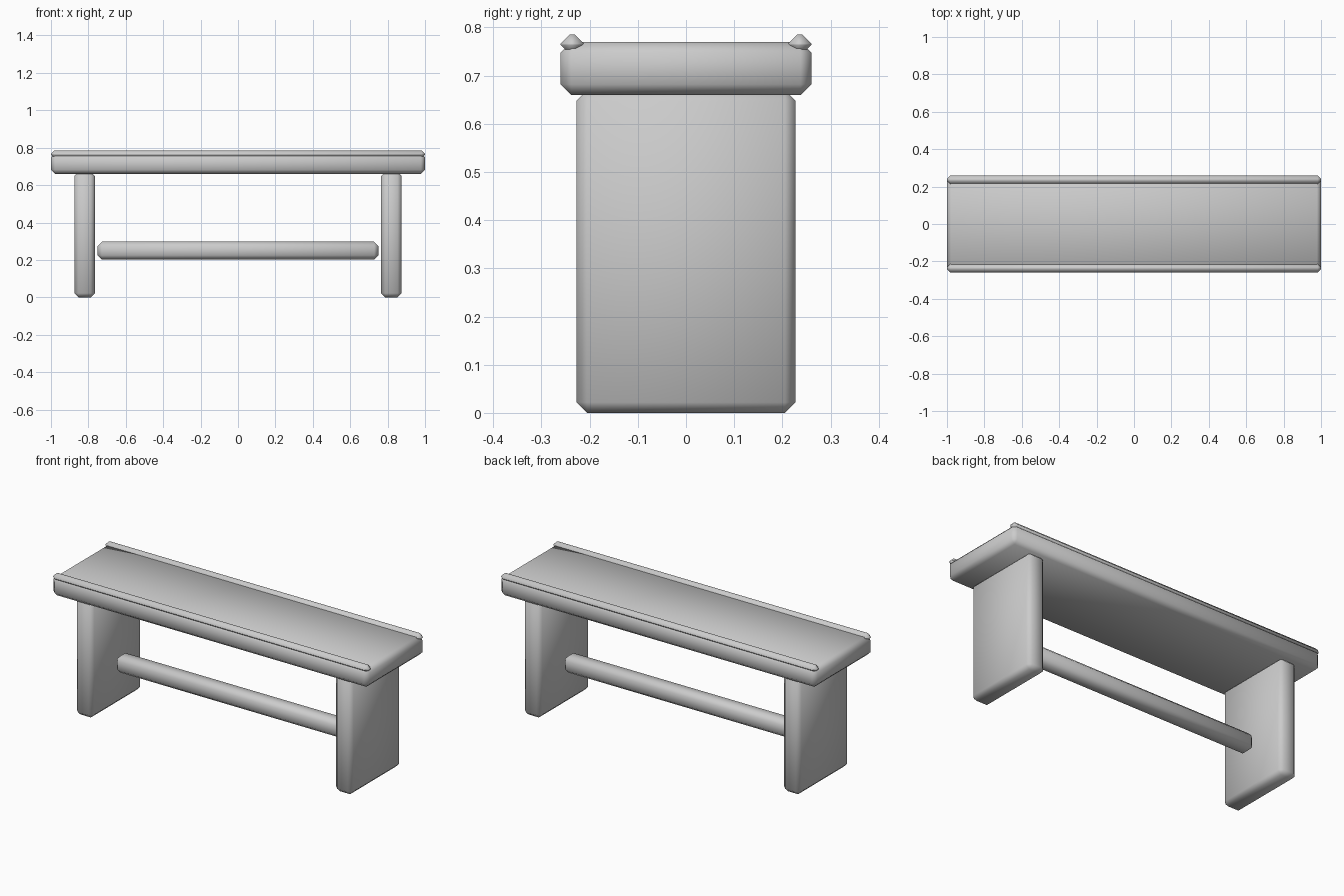
import bpy

cube = bpy.data.objects.get("Cube")
if cube:
    bpy.data.objects.remove(cube, do_unlink=True)

grey = bpy.data.materials.new("plain_grey")
grey.use_nodes = True
colour = (0.6, 0.6, 0.6, 1)
grey.diffuse_color = colour
grey.node_tree.nodes["Principled BSDF"].inputs["Base Color"].default_value = colour


def board(name, size, centre, bevel=0.022):
    """Softly shaded box with one chamfer on every edge."""
    bpy.ops.mesh.primitive_cube_add(size=1, location=centre)
    obj = bpy.context.object
    obj.name = name
    obj.scale = size
    bpy.ops.object.transform_apply(location=False, rotation=False, scale=True)
    mod = obj.modifiers.new("chamfer", "BEVEL")
    mod.width = bevel
    mod.segments = 1
    bpy.ops.object.modifier_apply(modifier=mod.name)
    obj.data.materials.append(grey)
    bpy.ops.object.shade_smooth()
    return obj


# Seat slab and the stretcher between the legs
board("seat", (2.0, 0.52, 0.11), (0, 0, 0.715))
board("stretcher", (1.5, 0.09, 0.095), (0, 0, 0.25))

# Panel legs
for side, x in (("left", 0.82), ("right", -0.82)):
    board(side + "_leg", (0.11, 0.455, 0.67), (x, 0, 0.335))

# Raised lips along the long edges of the seat
for side, y in (("front", -0.236), ("back", 0.236)):
    board(side + "_lip", (2.0, 0.048, 0.04), (0, y, 0.765), 0.0185)
